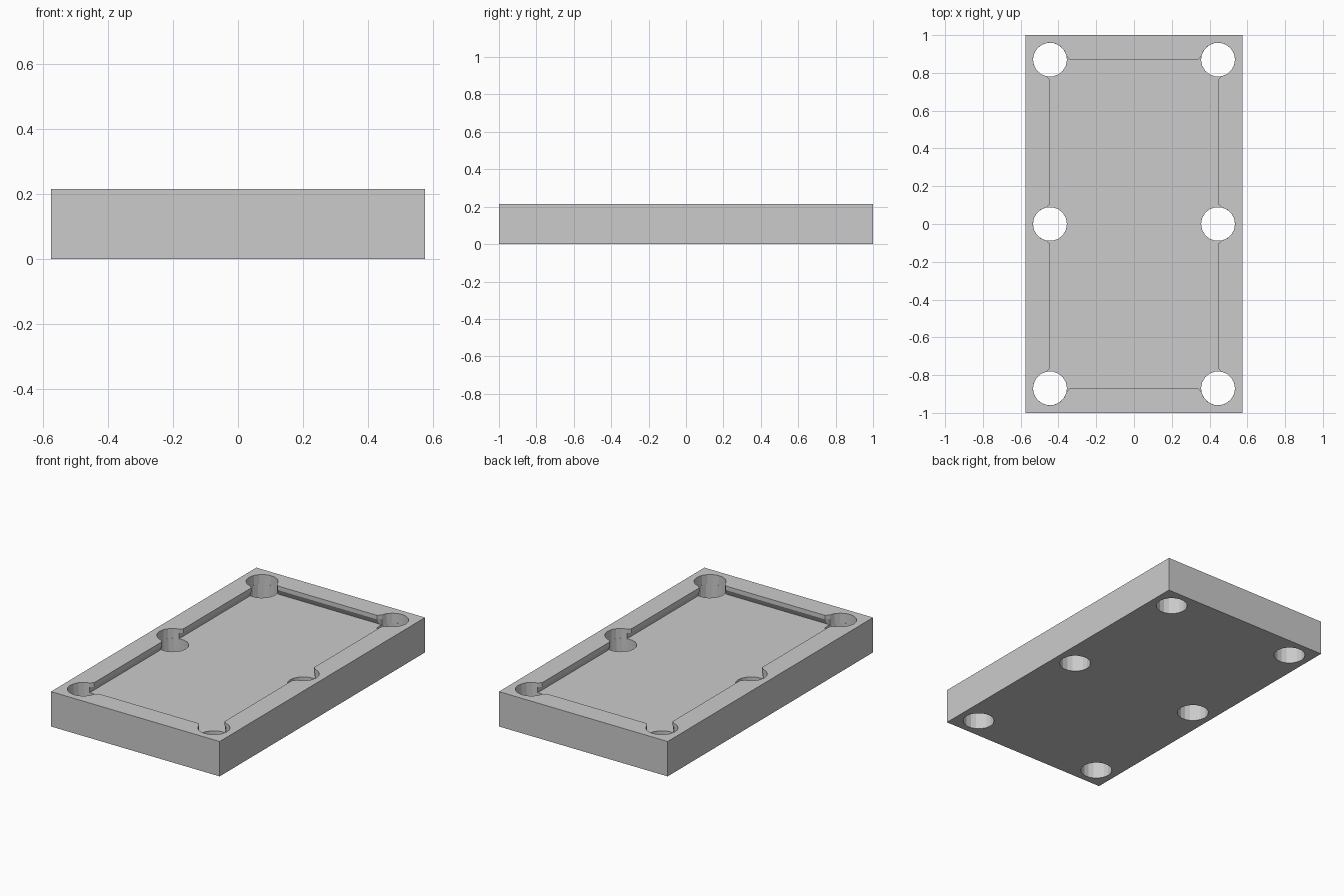
import bpy, bmesh
from math import cos, sin, radians, acos, degrees

if "Cube" in bpy.data.objects:
    bpy.data.objects.remove(bpy.data.objects["Cube"])

HX, HY = 0.575, 1.0          # outer half sizes
PX, PY, R = 0.445, 0.87, 0.09  # pocket centres and radius
SEAM, TOP = 0.155, 0.215
FLARE = 0.02                 # widening of the cushion ends at the pockets


def arc(cx, cy, a0, a1, n):
    return [(cx + R * cos(radians(a0 + (a1 - a0) * i / n)),
             cy + R * sin(radians(a0 + (a1 - a0) * i / n))) for i in range(n + 1)]


def plate(name, loops):
    """Solid from closed outlines; each outline is a list of (z, points), bottom to top."""
    bm = bmesh.new()
    caps = ([], [])
    for levels in loops:
        rings = [[bm.verts.new((x, y, z)) for x, y in pts] for z, pts in levels]
        n = len(rings[0])
        for a, b in zip(rings, rings[1:]):
            for i in range(n):
                j = (i + 1) % n
                bm.faces.new((a[i], a[j], b[j], b[i]))
        for cap, ring in zip(caps, (rings[0], rings[-1])):
            cap += [bm.edges.get((ring[i], ring[(i + 1) % n])) for i in range(n)]
    for cap, nz in zip(caps, (-1, 1)):
        bmesh.ops.triangle_fill(bm, use_beauty=True, edges=cap, normal=(0, 0, nz))
    bmesh.ops.recalc_face_normals(bm, faces=bm.faces)
    me = bpy.data.meshes.new(name)
    bm.to_mesh(me)
    bm.free()
    ob = bpy.data.objects.new(name, me)
    bpy.context.collection.objects.link(ob)
    return ob


def straight(pts, z0, z1):
    return [(z0, pts), (z1, pts)]


def cushion_outline(u):
    """Inner edge of the rim; u pushes the straight cushions outwards."""
    a = degrees(acos(FLARE / R))
    g = R + 0.015
    upper = [(PX + u, g), (PX + u, PY - g)]
    upper += arc(PX, PY, -a, 90 + a, 12) + [(PX - g, PY + u)]
    lower = [(x, -y) for x, y in reversed(upper)]
    half = lower + arc(PX, 0, -a, a, 8) + upper
    return half + [(-x, -y) for x, y in half]


outer = [(-HX, -HY), (HX, -HY), (HX, HY), (-HX, HY)]

# Bed with six pocket holes
pockets = [arc(x, y, 0, 360, 18)[:-1] for x in (-PX, PX) for y in (-PY, 0, PY)]
plate("table_bed", [straight(outer, 0, SEAM)] + [straight(p, 0, SEAM) for p in pockets])

# Rim with slightly undercut cushions
plate("cushion_rim", [straight(outer, SEAM, TOP),
                      [(SEAM, cushion_outline(0.018)),
                       (TOP - 0.025, cushion_outline(0)),
                       (TOP, cushion_outline(0))]])
